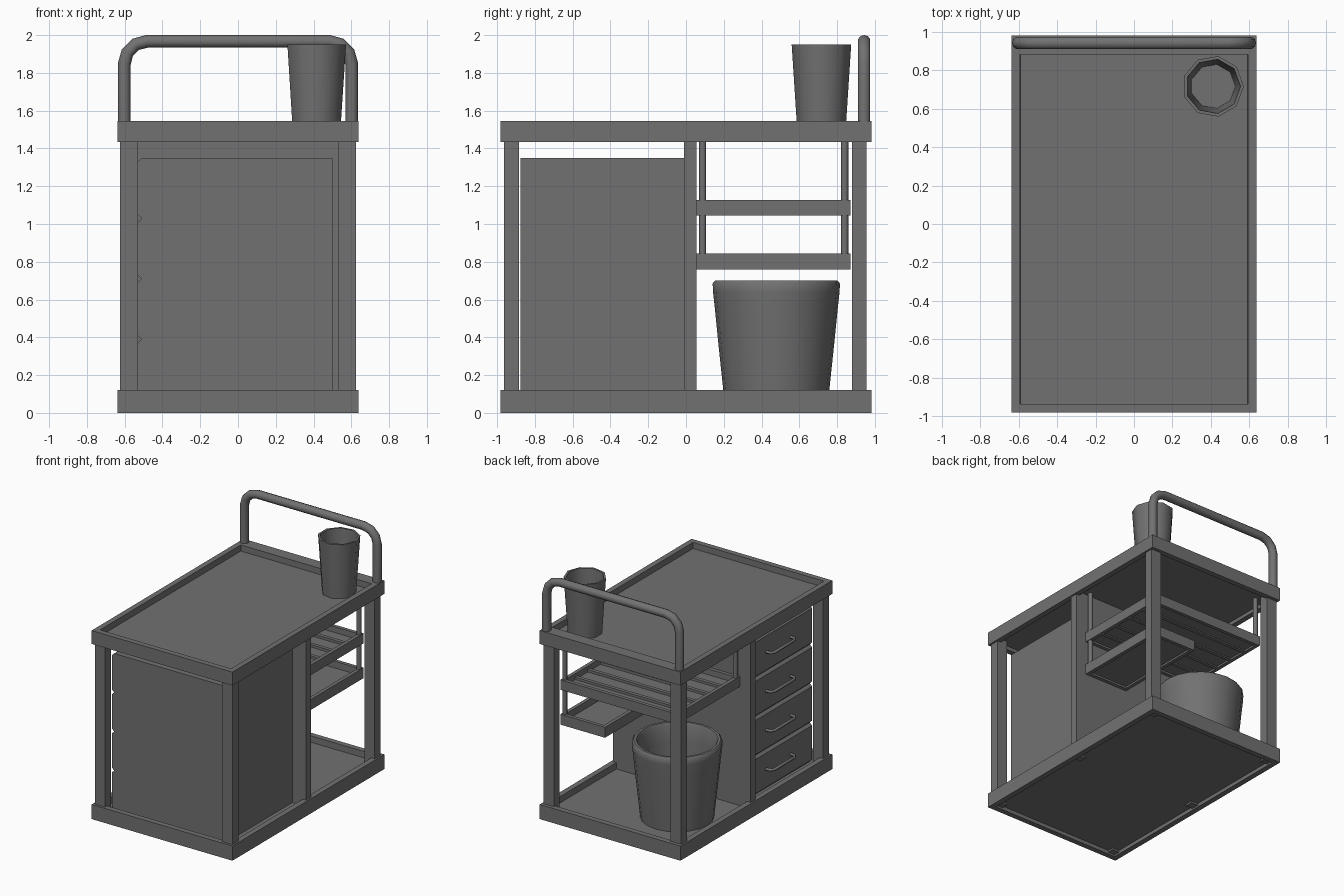
import bpy, bmesh, math
from mathutils import Vector

if "Cube" in bpy.data.objects:
    bpy.data.objects.remove(bpy.data.objects["Cube"])

dark = bpy.data.materials.new("dark_grey")
dark.diffuse_color = (.165, .167, .165, 1)
dark.use_nodes = True
dark.node_tree.nodes["Principled BSDF"].inputs["Base Color"].default_value = dark.diffuse_color


def link(name, data):
    data.materials.append(dark)
    ob = bpy.data.objects.new(name, data)
    bpy.context.collection.objects.link(ob)
    return ob


def finish(name, bm, smooth=False):
    bmesh.ops.recalc_face_normals(bm, faces=bm.faces)
    me = bpy.data.meshes.new(name)
    bm.to_mesh(me)
    bm.free()
    ob = link(name, me)
    if smooth:
        bpy.ops.object.select_all(action='DESELECT')
        ob.select_set(True)
        bpy.context.view_layer.objects.active = ob
        bpy.ops.object.shade_smooth_by_angle(angle=math.radians(45))
    return ob


def add_box(bm, lo, hi):
    lo, hi = Vector(lo), Vector(hi)
    verts = bmesh.ops.create_cube(bm, size=1)['verts']
    for v in verts:
        v.co = (lo + hi) / 2 + v.co * (hi - lo)
    return verts


def box(name, lo, hi):
    bm = bmesh.new()
    add_box(bm, lo, hi)
    return finish(name, bm)


def tray(name, lo, hi, rim, floor_lo, floor_hi, back_rim=None):
    """Box with its top and bottom inset, then pushed to the floor heights."""
    bm = bmesh.new()
    add_box(bm, lo, hi)
    bm.normal_update()
    for sign, z in ((1, floor_hi), (-1, floor_lo)):
        face = next(f for f in bm.faces if f.normal.z * sign > .9)
        bmesh.ops.inset_region(bm, faces=[face], thickness=rim, use_even_offset=True)
        if back_rim and sign > 0:
            for v in face.verts:
                if v.co.y > 0:
                    v.co.y = hi[1] - back_rim
        # tiny inset gives a second loop, so the rim walls stay vertical
        bmesh.ops.inset_region(bm, faces=[face], thickness=.0005, use_even_offset=True)
        for v in face.verts:
            v.co.z = z
        bm.normal_update()
    return finish(name, bm)


def lathe(name, profile, centre, sides):
    """Spin an (r, z) profile that starts and ends on the axis."""
    bm = bmesh.new()
    vs = [bm.verts.new((r, 0, z)) for r, z in profile]
    es = [bm.edges.new(p) for p in zip(vs, vs[1:])]
    bmesh.ops.spin(bm, geom=vs + es, cent=(0, 0, 0), axis=(0, 0, 1),
                   angle=2 * math.pi, steps=sides)
    bmesh.ops.remove_doubles(bm, verts=bm.verts, dist=.0005)
    ob = finish(name, bm, True)
    ob.location = (*centre, 0)
    return ob


def tube(name, points, radius, res=3):
    cu = bpy.data.curves.new(name, 'CURVE')
    cu.dimensions = '3D'
    cu.bevel_depth, cu.bevel_resolution, cu.use_fill_caps = radius, res, True
    sp = cu.splines.new('POLY')
    sp.points.add(len(points) - 1)
    for p, co in zip(sp.points, points):
        p.co = (*co, 1)
    return link(name, cu)


# Base and top trays
tray("base_tray", (-.638, -.983, 0), (.638, .983, .12), .045, .03, .068)
tray("top_tray", (-.638, -.983, 1.435), (.638, .983, 1.545), .045, 1.465, 1.495, .1)

# Corner legs, middle posts and divider
for side, sx in (("left", -1), ("right", 1)):
    x0, x1 = sorted((sx * .53, sx * .624))
    box(f"front_leg_{side}", (x0, -.963, .015), (x1, -.885, 1.475))
    box(f"back_leg_{side}", (x0, .879, .015), (x1, .955, 1.475))
    box(f"middle_post_{side}", (x0, -.01, .015), (x1, .055, 1.475))
box("divider", (-.53, -.01, .05), (.53, .055, 1.475))

# Drawer cabinet, with drawers opening to the left
box("cabinet", (-.5, -.875, .06), (.5, -.01, 1.35))
for i in range(4):
    z = .07 + .32 * i
    bm = bmesh.new()
    add_box(bm, (-.53, -.875, z), (-.5, -.01, z + .32))
    for v in bm.verts:  # sloped upper and lower front edges
        v.co.x = max(v.co.x, -.53)
    edges = [e for e in bm.edges if all(v.co.x < -.52 for v in e.verts)
             and abs(e.verts[0].co.y - e.verts[1].co.y) > .1]
    bmesh.ops.bevel(bm, geom=edges, offset=.02, segments=1, affect='EDGES')
    finish(f"drawer_front_{i + 1}", bm)
    h = z + .17
    tube(f"drawer_pull_{i + 1}", [(-.52, -.60, h), (-.565, -.595, h), (-.585, -.57, h),
                                  (-.585, -.31, h), (-.565, -.285, h), (-.52, -.28, h)], .012, 1)

# Hanging shelves with cross slats
tray("upper_shelf", (-.53, .055, 1.045), (.53, .87, 1.127), .03, 1.06, 1.08)
tray("lower_shelf", (.125, .055, .76), (.53, .87, .845), .03, .775, .79)
for i in range(4):
    y = .055 + .815 * (i + 1) / 5
    box(f"shelf_slat_{i + 1}", (-.505, y - .015, 1.05), (.505, y + .015, 1.1))

# Hanger rods
for i, (x, y, z) in enumerate([(-.51, .088, 1.06), (-.51, .84, 1.06),
                               (.51, .088, .78), (.51, .84, .78)]):
    tube(f"hanger_rod_{i + 1}", [(x, y, z), (x, y, 1.48)], .019, 2)

# Push handle: half arch path with rounded corner, then mirrored
r, n = .12, 3
half = [(.602, .943, 1.5)] + [
    (.602 - r + r * math.cos(a), .943, 1.967 - r + r * math.sin(a))
    for a in (math.pi / 2 * k / n for k in range(n + 1))]
tube("push_handle", half + [(-x, y, z) for x, y, z in reversed(half)], .034)

# Cup on the top and waste bin in the open bay
lathe("cup", [(0, 1.495), (.13, 1.495), (.16, 1.95), (.143, 1.95),
              (.116, 1.53), (0, 1.53)], (.412, .717), 9)
lathe("waste_bin", [(0, .068), (.275, .068), (.305, .35), (.325, .55), (.335, .64),
                    (.337, .685), (.325, .70), (.305, .70), (.297, .685),
                    (.29, .55), (.25, .1), (0, .1)], (-.255, .478), 20)
